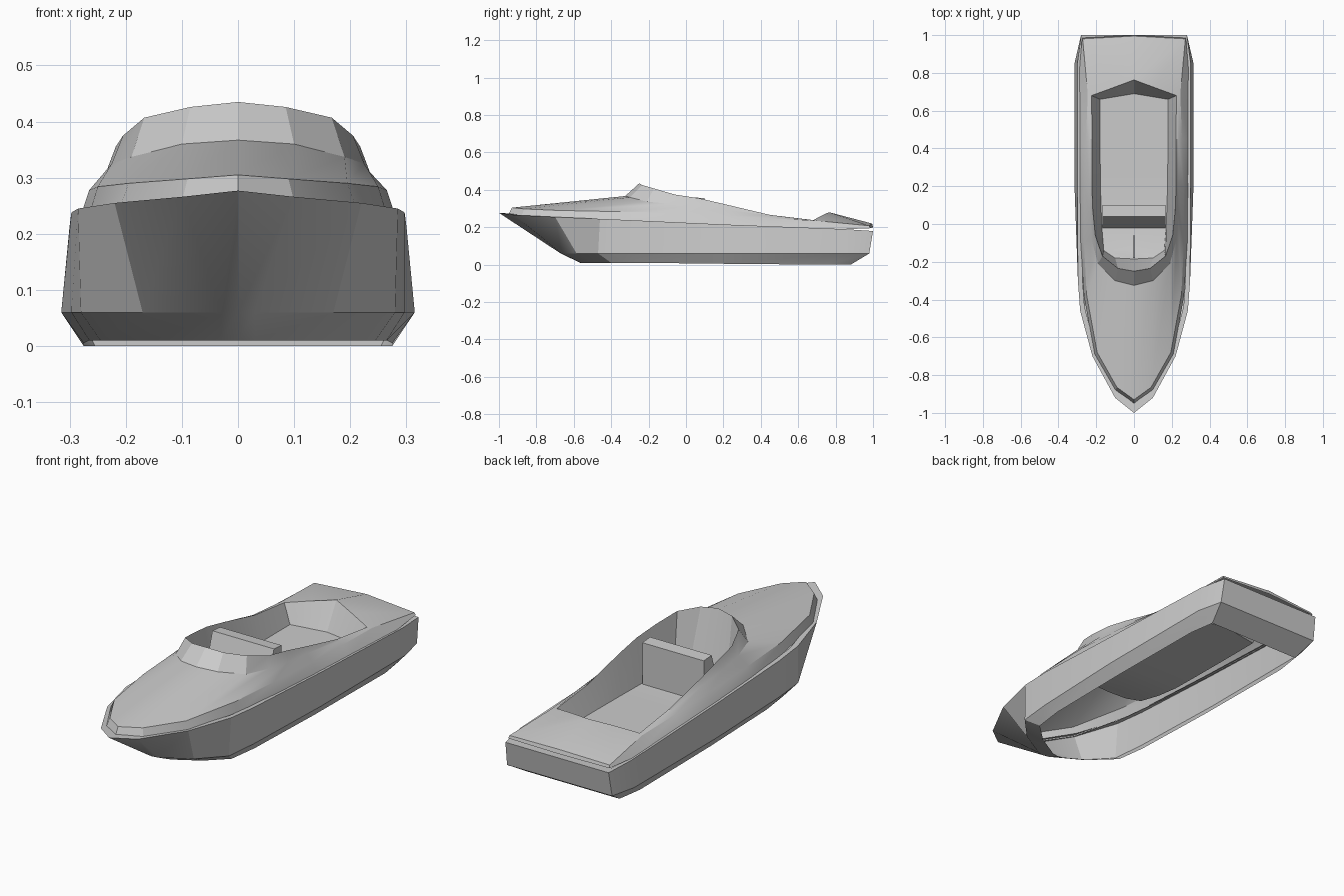
import bpy
import bmesh
import math

default_cube = bpy.data.objects.get("Cube")
if default_cube:
    bpy.data.objects.remove(default_cube, do_unlink=True)


def make_material(name, colour):
    material = bpy.data.materials.new(name)
    material.use_nodes = True
    material.diffuse_color = colour
    material.node_tree.nodes["Principled BSDF"].inputs["Base Color"].default_value = colour
    return material


grey = make_material("plain grey", (.6, .6, .6, 1))


def finish(name, mesh_data, outward=False):
    """Turn a bmesh into a shaded object with sharp creases."""
    bmesh.ops.remove_doubles(mesh_data, verts=mesh_data.verts, dist=.0005)
    bmesh.ops.dissolve_degenerate(mesh_data, edges=mesh_data.edges, dist=.0005)
    if outward:
        bmesh.ops.recalc_face_normals(mesh_data, faces=mesh_data.faces)
    mesh = bpy.data.meshes.new(name)
    mesh_data.to_mesh(mesh)
    mesh_data.free()
    mesh.materials.append(grey)
    obj = bpy.data.objects.new(name, mesh)
    bpy.context.scene.collection.objects.link(obj)
    bpy.ops.object.select_all(action="DESELECT")
    obj.select_set(True)
    bpy.context.view_layer.objects.active = obj
    bpy.ops.object.shade_smooth_by_angle(angle=math.radians(22))
    return obj


def loft_half_rings(name, rings):
    """Skin neighbouring half outlines (bow to stern), mirrored across x."""
    mesh_data = bmesh.new()
    for side in (1, -1):
        rows = [[mesh_data.verts.new((side * x, y, z)) for x, y, z in ring] for ring in rings]
        for lower, upper in zip(rows, rows[1:]):
            for k in range(len(lower) - 1):
                corners = [lower[k], lower[k + 1], upper[k + 1], upper[k]]
                mesh_data.faces.new(corners if side > 0 else corners[::-1])
    return finish(name, mesh_data)


def extrude_profile(name, profile, half_width):
    """Extrude a closed (y, z) profile along x."""
    mesh_data = bmesh.new()
    left, right = ([mesh_data.verts.new((side * half_width, y, z)) for y, z in profile]
                   for side in (1, -1))
    mesh_data.faces.new(left)
    mesh_data.faces.new(right[::-1])
    for k in range(len(profile)):
        n = (k + 1) % len(profile)
        mesh_data.faces.new([left[k], right[k], right[n], left[n]])
    return finish(name, mesh_data, outward=True)


# Hull: open underneath, blunt lower bow, bevelled chine and narrow ledge
keel_edge = [(0, -.565, .01), (.03, -.56, .01), (.15, -.49, .01), (.245, -.4, .01),
             (.265, -.25, .01), (.275, .2, .005), (.275, .75, 0), (.255, .88, 0), (0, .88, 0)]
chine = [(0, -.67, .06), (.03, -.665, .06), (.17, -.585, .06), (.28, -.47, .06),
         (.297, -.3, .06), (.315, .2, .06), (.315, .85, .06), (.285, .98, .06), (0, .98, .06)]
sheer = [(0, -1, .277), (.1, -.92, .266), (.22, -.7, .255), (.285, -.46, .245),
         (.297, -.3, .238), (.3, .2, .215), (.3, .85, .19), (.28, 1, .18), (0, 1, .18)]
ledge = [(x * .92, y * .95, z - .003) for x, y, z in sheer]
loft_half_rings("hull", [keel_edge, chine, sheer, ledge])

# Deck: toe band, cambered top, raised cockpit coaming and sunken tub
toe = [(0, -.95, .268), (.1, -.88, .258), (.21, -.69, .248), (.265, -.38, .236),
       (.283, -.1, .224), (.287, .2, .209), (.288, .45, .199), (.29, .8, .187),
       (.275, .985, .195), (0, 1, .2)]
deck_edge = [(0, -.93, .305), (.09, -.865, .298), (.195, -.68, .29), (.25, -.38, .284),
             (.265, -.1, .278), (.263, .2, .262), (.254, .45, .247), (.245, .69, .236),
             (.272, .98, .208), (0, .995, .22)]
coaming_base = [(0, -.325, .367), (.1, -.3, .36), (.19, -.21, .337), (.225, -.08, .325),
                (.235, .05, .31), (.235, .2, .295), (.235, .45, .262), (.23, .685, .238),
                (.11, .725, .261), (0, .766, .28)]
coaming_rim = [(0, -.25, .435), (.085, -.235, .426), (.167, -.17, .407), (.205, -.06, .375),
               (.218, .07, .355), (.223, .2, .325), (.222, .45, .266), (.225, .68, .238),
               (.11, .722, .261), (0, .763, .28)]
tub_floor = [(0, -.185, .19), (.1, -.18, .19), (.16, -.14, .18), (.17, -.02, .16),
             (.175, .1, .15), (.178, .25, .15), (.18, .45, .15), (.18, .66, .15),
             (.09, .675, .15), (0, .69, .15)]
floor_centre = [(0, y, z) for x, y, z in tub_floor]
loft_half_rings("deck_and_cockpit", [toe, deck_edge, coaming_base, coaming_rim,
                                     tub_floor, floor_centre])

# Bench with a raked front, and the control column ahead of it
extrude_profile("bench", [(-.02, .165), (.1, .152), (.1, .355), (.04, .36)], .167)
extrude_profile("control_column", [(-.18, .2), (-.06, .22), (-.06, .23), (-.18, .22)], .004)
